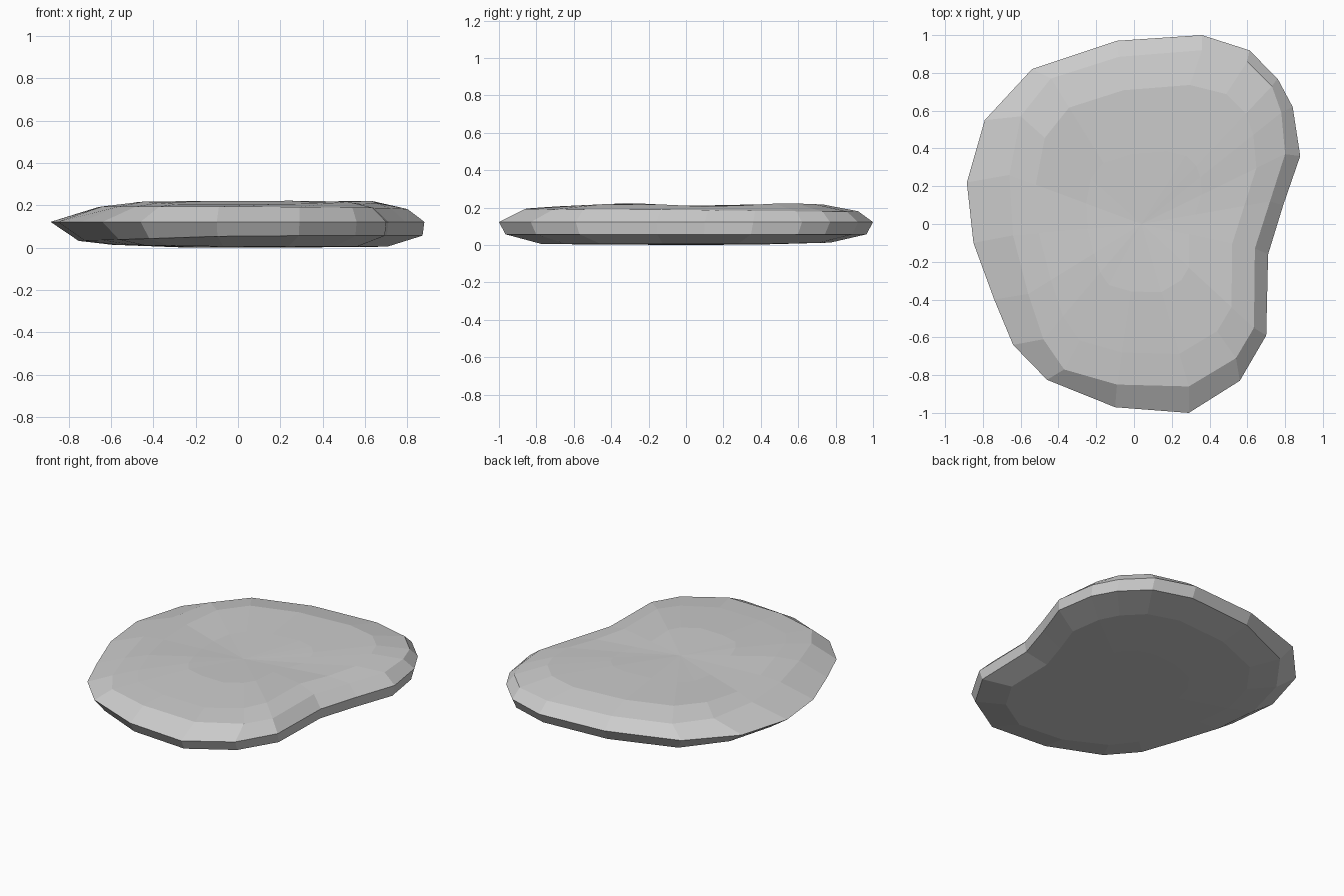
import bpy, bmesh, math

if "Cube" in bpy.data.objects:
    bpy.data.objects.remove(bpy.data.objects["Cube"])

# Widest outline of the stone, counter-clockwise, and matching shoulder edge on top
OUTLINE = [(.88, .36), (.84, .62), (.76, .77), (.61, .92), (.36, 1.0), (-.09, .97), (-.54, .82),
           (-.79, .55), (-.885, .22), (-.85, -.10), (-.74, -.40), (-.64, -.64), (-.46, -.825),
           (-.10, -.97), (.29, -1.0), (.56, -.83), (.70, -.59), (.71, -.16), (.79, .10)]
SHOULDER = [(.80, .37), (.78, .59), (.73, .73), (.60, .86), (.36, .92), (-.08, .885), (-.44, .77),
            (-.60, .57), (-.66, .26), (-.64, -.06), (-.56, -.37), (-.48, -.61), (-.37, -.77),
            (-.09, -.85), (.29, -.86), (.54, -.71), (.635, -.55), (.64, -.13), (.72, .12)]


def scaled(points, f, cx=.04):
    return [(cx + (x - cx) * f, y * f) for x, y in points]


def top_z(x, y):
    # gently rippled upper face
    return .214 + .008 * math.cos((y + .3) * math.tau / .85) - .008 * max(0, -x)


def build_stone():
    bm = bmesh.new()

    def ring(points, height):
        return [bm.verts.new((x, y, height(x, y))) for x, y in points]

    under = []
    for x, y in OUTLINE:
        t = min(1, max(0, -x / .8))
        under.append((x * (.99 - .14 * t), y * (.965 - .04 * t)))

    rings = [
        ring(scaled(under, .4), lambda x, y: .002),
        ring(scaled(under, .8), lambda x, y: .005 + .015 * max(0, -x) + .02 * max(0, y - .4)),
        ring(under, lambda x, y: .057 - .033 * max(0, -x)),
        ring(OUTLINE, lambda x, y: .122),
        ring(SHOULDER, lambda x, y: .195 - .012 * max(0, y) - .01 * max(0, x)),
        ring(scaled(SHOULDER, .8), top_z),
        ring(scaled(SHOULDER, .42), top_z),
    ]
    n = len(OUTLINE)
    for a, b in zip(rings, rings[1:]):
        for i in range(n):
            j = (i + 1) % n
            bm.faces.new((a[i], a[j], b[j], b[i]))

    # close both sides with a fan
    bottom = bm.verts.new((.04, 0, 0))
    top = bm.verts.new((.04, 0, top_z(.04, 0)))
    for i in range(n):
        j = (i + 1) % n
        bm.faces.new((rings[0][j], rings[0][i], bottom))
        bm.faces.new((rings[-1][i], rings[-1][j], top))
    bmesh.ops.recalc_face_normals(bm, faces=bm.faces)

    mesh = bpy.data.meshes.new("flat_stone")
    bm.to_mesh(mesh)
    bm.free()
    obj = bpy.data.objects.new("flat_stone", mesh)
    bpy.context.collection.objects.link(obj)


build_stone()
